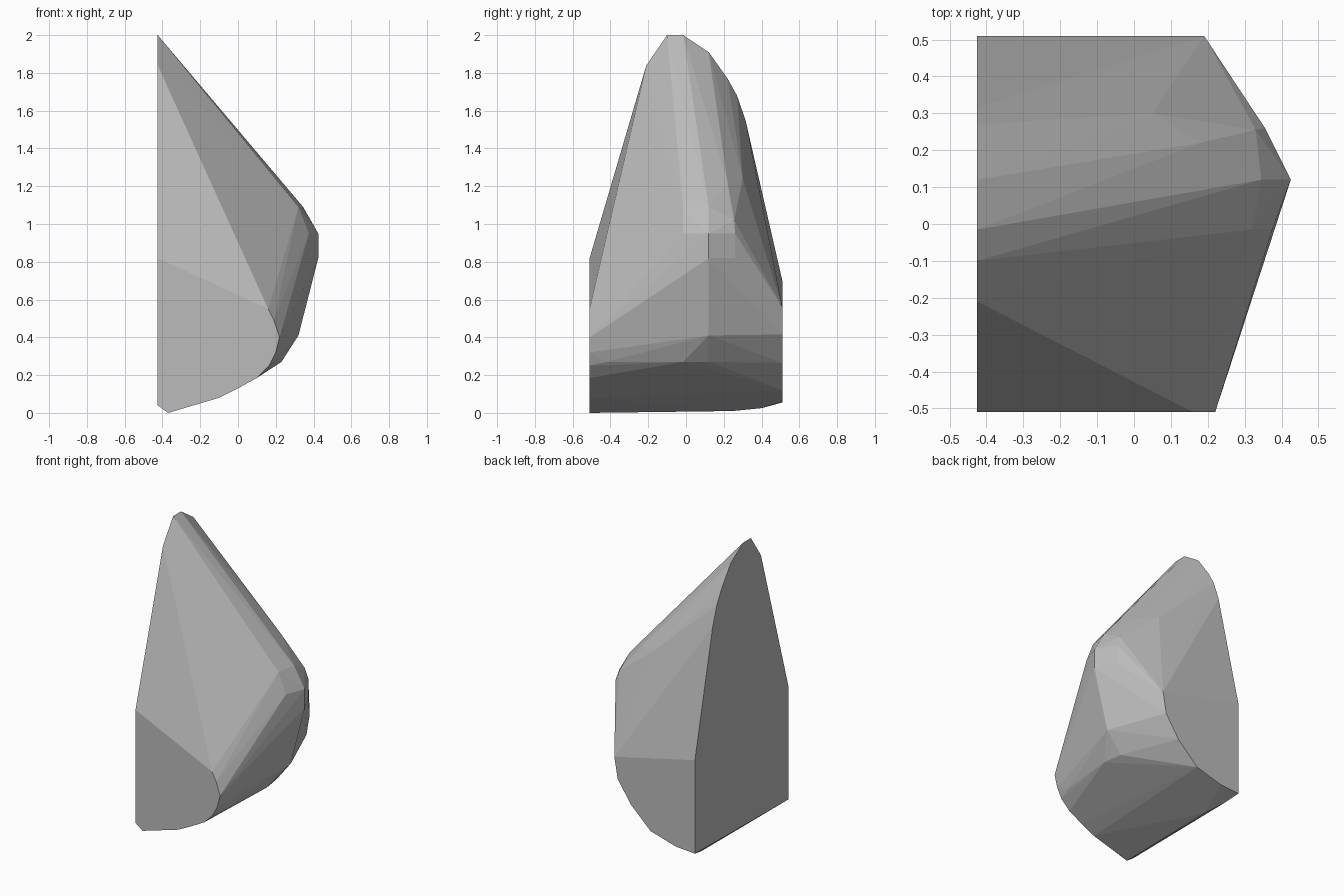
import bpy, bmesh

# Cross-section outlines of the faceted stone
left_face = [(-0.51, 0.04), (-0.51, 0.82), (-0.21, 1.84), (-0.10, 2.0), (-0.015, 2.0),
             (0.12, 1.91), (0.22, 1.77), (0.27, 1.68), (0.315, 1.55), (0.51, 0.70), (0.51, 0.055)]
front_face = [(-0.37, 0.0), (0.16, 0.55), (0.19, 0.49), (0.22, 0.40), (0.20, 0.32),
              (0.165, 0.25), (0.10, 0.185), (0.0, 0.13), (-0.10, 0.08)]
back_face = [(0.19, 0.56), (0.165, 0.415), (0.066, 0.265), (-0.087, 0.12), (-0.28, 0.065)]

# Corner points of the rounded outer side and underside
outer_side = [(0.425, 0.12, 0.95), (0.425, 0.12, 0.82), (0.375, -0.015, 0.95),
              (0.345, 0.12, 1.09), (0.32, -0.015, 1.09), (0.235, 0.12, 1.21),
              (0.18, 0.22, 1.22), (0.18, 0.26, 1.16), (0.33, 0.255, 1.02),
              (0.355, 0.26, 0.95), (0.355, 0.26, 0.82), (0.05, 0.30, 1.24),
              (0.32, 0.12, 0.41), (0.30, -0.015, 0.41), (0.23, -0.015, 0.27),
              (0.21, 0.12, 0.27), (0.19, -0.42, 0.27)]
underside = [(-0.37, 0.25, 0.01), (-0.40, 0.40, 0.025)]

points = [(-0.425, y, z) for y, z in left_face]
points += [(x, -0.51, z) for x, z in front_face]
points += [(x, 0.51, z) for x, z in back_face]
points += outer_side + underside

# Wrap a convex skin around the outlines
bm = bmesh.new()
for p in points:
    bm.verts.new(p)
hull = bmesh.ops.convex_hull(bm, input=bm.verts)
loose = {g for g in hull["geom_interior"] + hull["geom_unused"]
         if isinstance(g, bmesh.types.BMVert)}
bmesh.ops.delete(bm, geom=list(loose), context='VERTS')
bmesh.ops.dissolve_limit(bm, angle_limit=0.01, verts=bm.verts, edges=bm.edges)
bmesh.ops.recalc_face_normals(bm, faces=bm.faces)

mesh = bpy.data.meshes.new("rock_shard")
bm.to_mesh(mesh)
bm.free()

grey = bpy.data.materials.new("stone_grey")
grey.diffuse_color = (0.5, 0.5, 0.5, 1)
mesh.materials.append(grey)
rock = bpy.data.objects.new("rock_shard", mesh)
bpy.context.collection.objects.link(rock)
